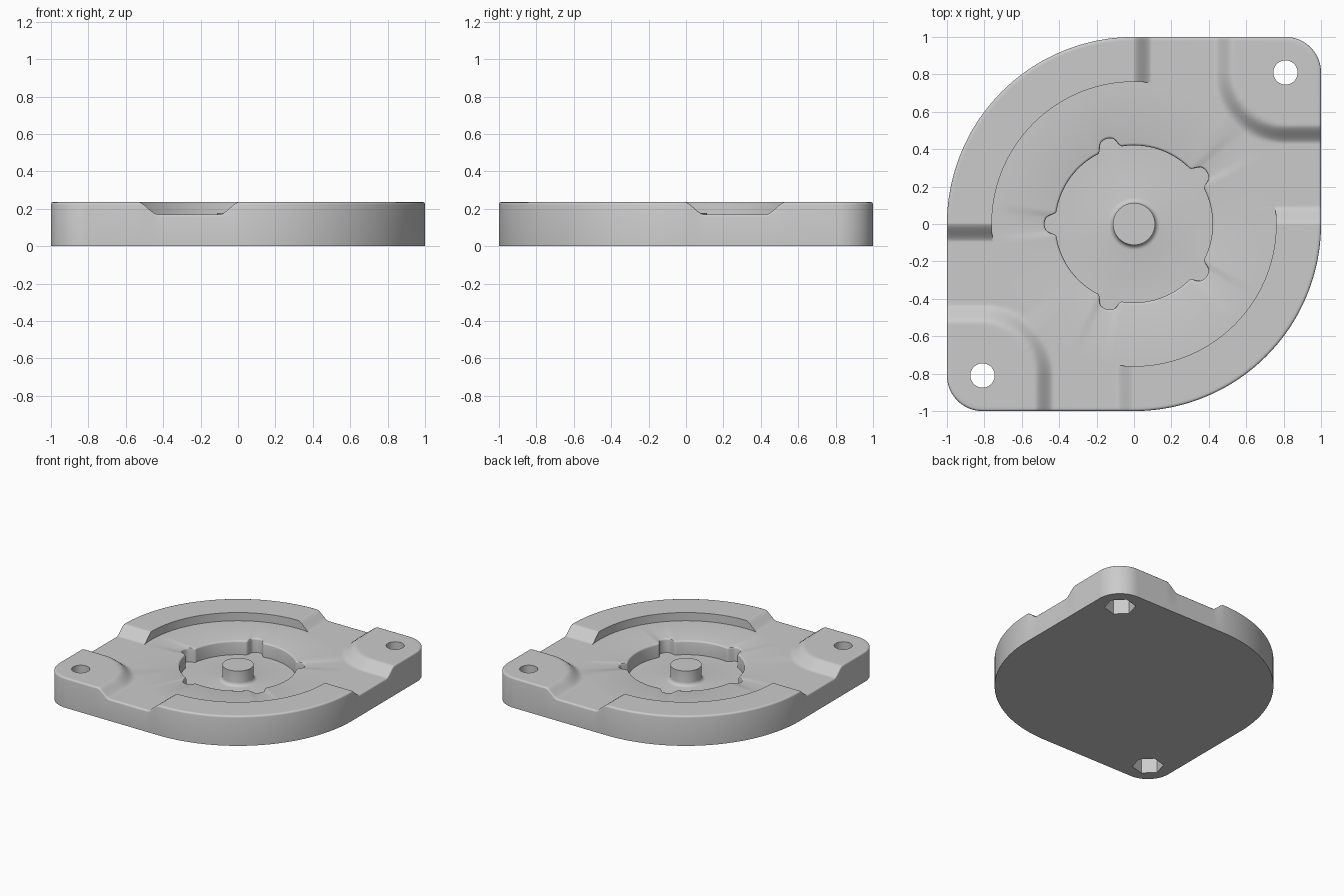
import bpy, bmesh
from math import sin, cos, pi, hypot, sqrt, radians

cube = bpy.data.objects.get("Cube")
if cube:
    bpy.data.objects.remove(cube, do_unlink=True)

TOP, FLOOR, POCKET, BOSS_TOP = 0.235, 0.17, 0.06, 0.178
CORNER, CORNER_R = 0.81, 0.19      # centre and radius of the small corners
INNER = 0.76                       # inner radius of the raised rims
FILLET = 0.013
SEGMENTS, STEPS = 720, 24

grey = bpy.data.materials.new("plain grey")
grey.use_nodes = True
grey.diffuse_color = (0.6, 0.6, 0.6, 1)
grey.node_tree.nodes["Principled BSDF"].inputs["Base Color"].default_value = (0.6, 0.6, 0.6, 1)


def ramp(t):
    """Softened slope from 0 to 1."""
    t = min(max(t, 0), 1)
    return 0.5 * t + 0.5 * t * t * (3 - 2 * t)


def outline(a):
    """Plate edge: two quarter circles and two rounded square corners."""
    c, s = cos(a), sin(a)
    if c * s <= 1e-9:
        return 1.0
    c, s = abs(c), abs(s)
    r = 1 / max(c, s)
    if min(c, s) * r > CORNER:
        d = CORNER * (c + s)
        r = d + sqrt(max(d * d - 2 * CORNER ** 2 + CORNER_R ** 2, 0))
    return r


def height(r, a):
    """Top surface outside the inner circle: rims, corner pads and channels."""
    x, y = r * cos(a), r * sin(a)
    u, v = abs(x), abs(y)
    rim = 1.0 if x * y <= 1e-9 else 1 - ramp(min(u, v) / 0.09)
    d = hypot(max(CORNER - u, 0), max(CORNER - v, 0))
    pad = 1 - ramp((d - 0.285) / 0.09)
    return FLOOR + (TOP - FLOOR) * max(rim, pad)


def pocket(a):
    """Centre pocket edge with five rounded lobes."""
    step = 2 * pi / 5
    d = abs((a - pi + step / 2) % step - step / 2) / radians(1)
    t = min(max((d - 4) / 5.5, 0), 1)
    lobe = 0.058 - 0.03 * min(d / 8, 1) ** 2
    return 0.42 + lobe * (1 - t * t * (3 - 2 * t))


def section(a):
    """Radial cross-section as (radius, z), from the underside to the boss."""
    edge, hole = outline(a), pocket(a)
    arc = [(FILLET * (1 - cos(k * pi / 6)), FILLET * (1 - sin(k * pi / 6))) for k in range(4)]
    pts = [(edge, 0)]
    pts += [(edge - i, height(edge - i, a) - drop) for i, drop in arc]
    start = edge - FILLET
    for k in range(1, STEPS + 1):
        r = start + (INNER - start) * k / STEPS
        pts.append((r, height(r, a)))
    pts.append((INNER, FLOOR))
    pts += [(hole + i, FLOOR - drop) for i, drop in reversed(arc)]
    pts.append((hole, POCKET))
    # fillet at the foot of the boss, then its side
    for k in range(5):
        f = k * pi / 8
        pts.append((0.14 - 0.028 * sin(f), POCKET + 0.028 * (1 - cos(f))))
    pts.append((0.112, BOSS_TOP))
    return pts


def finish(bm, name):
    bmesh.ops.recalc_face_normals(bm, faces=bm.faces)
    mesh = bpy.data.meshes.new(name)
    bm.to_mesh(mesh)
    bm.free()
    mesh.materials.append(grey)
    ob = bpy.data.objects.new(name, mesh)
    bpy.context.collection.objects.link(ob)
    return ob


def skin(bm, rings):
    """Join successive closed rings with quads and cap both ends."""
    n = len(rings[0])
    for lower, upper in zip(rings, rings[1:]):
        for i in range(n):
            j = (i + 1) % n
            bm.faces.new((lower[i], lower[j], upper[j], upper[i]))
    bm.faces.new(rings[0][::-1])
    bm.faces.new(rings[-1])


def corner_cutters(name, radius, sides, z0, z1, turn):
    """A prism through each of the two square corners."""
    bm = bmesh.new()
    for sign in (1, -1):
        rings = []
        for z in (z0, z1):
            angles = [turn + 2 * pi * i / sides for i in range(sides)]
            rings.append([bm.verts.new((sign * CORNER + radius * cos(t),
                                        sign * CORNER + radius * sin(t), z)) for t in angles])
        skin(bm, rings)
    ob = finish(bm, name)
    ob.hide_render = True
    return ob


# Base plate with rims, pads, pocket and boss
bm = bmesh.new()
angles = [2 * pi * i / SEGMENTS for i in range(SEGMENTS)]
columns = [[bm.verts.new((r * cos(a), r * sin(a), z)) for r, z in section(a)] for a in angles]
skin(bm, [list(ring) for ring in zip(*columns)])
bmesh.ops.remove_doubles(bm, verts=bm.verts, dist=1e-5)
plate = finish(bm, "base_plate")

# Screw holes and hexagonal nut recesses underneath
bpy.context.view_layer.objects.active = plate
plate.select_set(True)
for cutter in (corner_cutters("screw_hole_cutter", 0.065, 48, -0.1, 0.4, 0),
               corner_cutters("nut_recess_cutter", 0.113, 6, -0.1, 0.12, -pi / 4)):
    mod = plate.modifiers.new(cutter.name, "BOOLEAN")
    mod.operation = "DIFFERENCE"
    mod.solver = "EXACT"
    mod.object = cutter
    bpy.ops.object.modifier_apply(modifier=mod.name)
    bpy.data.objects.remove(cutter, do_unlink=True)

bpy.ops.object.shade_smooth_by_angle(angle=radians(35))
